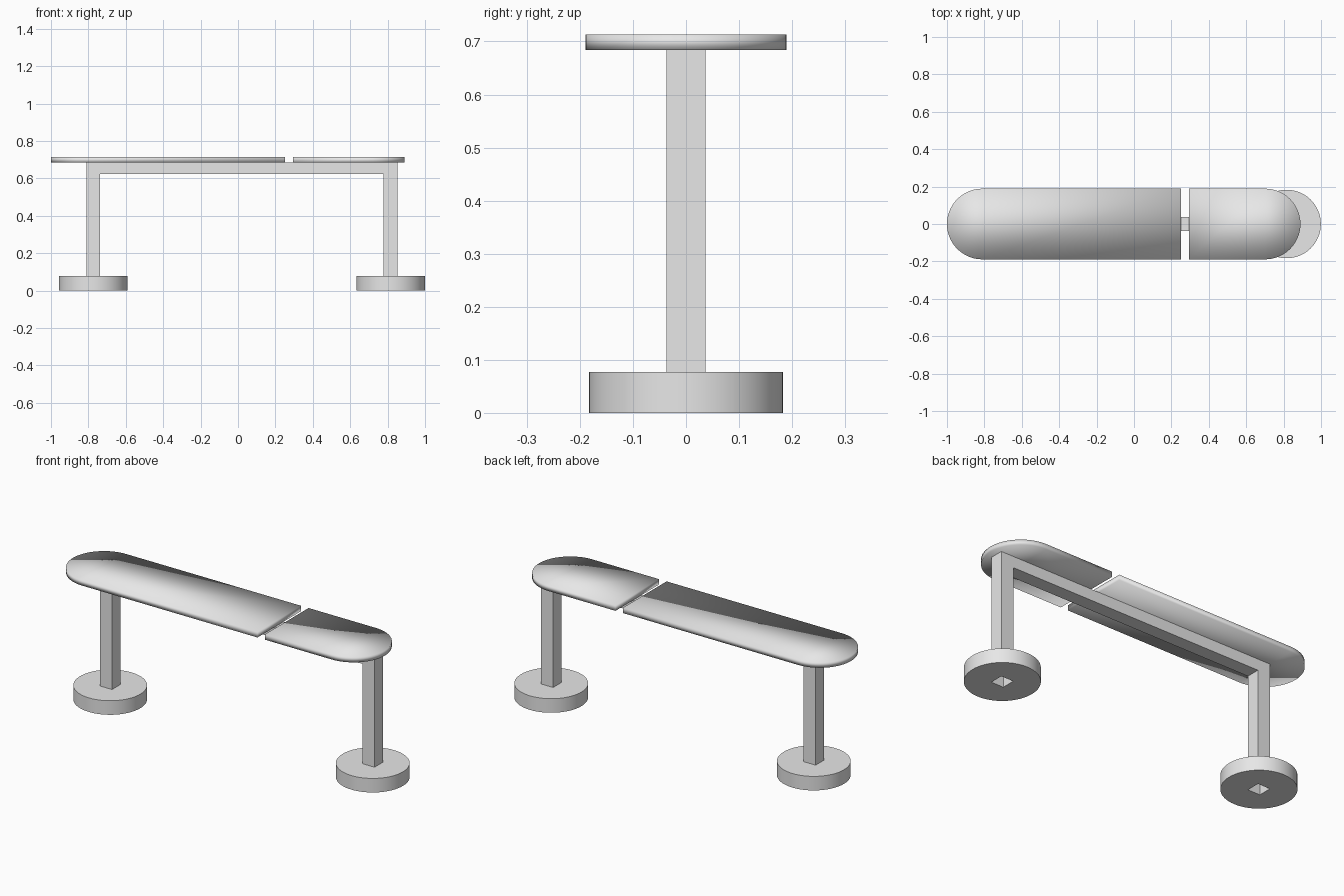
import bpy
import bmesh
from math import pi, cos, sin

cube = bpy.data.objects.get("Cube")
if cube:
    bpy.data.objects.remove(cube, do_unlink=True)

grey = bpy.data.materials.new("plain grey")
grey.use_nodes = True
colour = (0.8, 0.8, 0.8, 1)
grey.diffuse_color = colour
grey.node_tree.nodes["Principled BSDF"].inputs["Base Color"].default_value = colour

LEG_X = {"right": -0.774, "left": 0.816}
HALF = 0.037        # half width of the square tube
BASE_H = 0.077
SEAT_Z, SEAT_TOP = 0.684, 0.713
SEAT_R = 0.189
ARC = 32


def add_mesh(name, bm):
    bmesh.ops.recalc_face_normals(bm, faces=bm.faces)
    mesh = bpy.data.meshes.new(name)
    bm.to_mesh(mesh)
    bm.free()
    obj = bpy.data.objects.new(name, mesh)
    obj.data.materials.append(grey)
    bpy.context.collection.objects.link(obj)
    return obj


def extrude_outline(points, offset):
    """Closed slab from an outline; returns bmesh and both vertex rings."""
    bm = bmesh.new()
    near = [bm.verts.new(p) for p in points]
    far = [bm.verts.new([a + b for a, b in zip(p, offset)]) for p in points]
    bm.faces.new(near)
    bm.faces.new(far)
    for i in range(len(near)):
        j = (i + 1) % len(near)
        bm.faces.new((near[i], near[j], far[j], far[i]))
    return bm, near, far


def seat(name, cut_x, tip_x):
    """Slab with one straight end and one half-round end, softly shaded."""
    side = 1 if tip_x > cut_x else -1
    centre = tip_x - side * SEAT_R
    pts = [(cut_x, -side * SEAT_R, SEAT_Z)]
    for i in range(ARC + 1):
        a = -pi / 2 + pi * i / ARC
        pts.append((centre + side * SEAT_R * cos(a), side * SEAT_R * sin(a), SEAT_Z))
    pts.append((cut_x, side * SEAT_R, SEAT_Z))
    bm, low, high = extrude_outline(pts, (0, 0, SEAT_TOP - SEAT_Z))
    for ring in (low, high):
        bmesh.ops.connect_vert_pair(bm, verts=[ring[1], ring[-2]])
        bmesh.ops.connect_vert_pair(bm, verts=[ring[0], ring[-2]])
    for f in bm.faces:
        f.smooth = True
    add_mesh(name, bm)


# Seats
seat("long_seat", 0.25, -1.0)
seat("short_seat", 0.295, 0.89)

# Legs and crossbeam in one bent frame
xr, xl = LEG_X["right"], LEG_X["left"]
beam_low = 0.623
profile = [(xr - HALF, BASE_H), (xr + HALF, BASE_H), (xr + HALF, beam_low),
           (xl - HALF, beam_low), (xl - HALF, BASE_H), (xl + HALF, BASE_H),
           (xl + HALF, SEAT_Z), (xr - HALF, SEAT_Z)]
bm, _, _ = extrude_outline([(x, -HALF, z) for x, z in profile], (0, 2 * HALF, 0))
add_mesh("leg_frame", bm)

# Round bases with a square socket through the middle
for side, x in LEG_X.items():
    curve = bpy.data.curves.new(side + "_base", "CURVE")
    curve.dimensions = "2D"
    curve.fill_mode = "BOTH"
    curve.extrude = BASE_H / 2
    for count, radius, turn in ((64, 0.183, 0), (4, HALF * 2 ** 0.5, pi / 4)):
        spline = curve.splines.new("POLY")
        spline.points.add(count - 1)
        spline.use_cyclic_u = True
        for i, p in enumerate(spline.points):
            a = turn + 2 * pi * i / count
            p.co = (radius * cos(a), radius * sin(a), 0, 1)
    obj = bpy.data.objects.new(side + "_base", curve)
    obj.location = (x, 0, BASE_H / 2)
    obj.data.materials.append(grey)
    bpy.context.collection.objects.link(obj)
    bpy.ops.object.select_all(action="DESELECT")
    obj.select_set(True)
    bpy.context.view_layer.objects.active = obj
    bpy.ops.object.convert(target="MESH")
    base = bpy.context.view_layer.objects.active
    bm = bmesh.new()
    bm.from_mesh(base.data)
    bmesh.ops.remove_doubles(bm, verts=bm.verts, dist=0.0001)
    bmesh.ops.recalc_face_normals(bm, faces=bm.faces)
    bm.to_mesh(base.data)
    bm.free()
    bpy.ops.object.shade_smooth_by_angle(angle=pi / 6)
